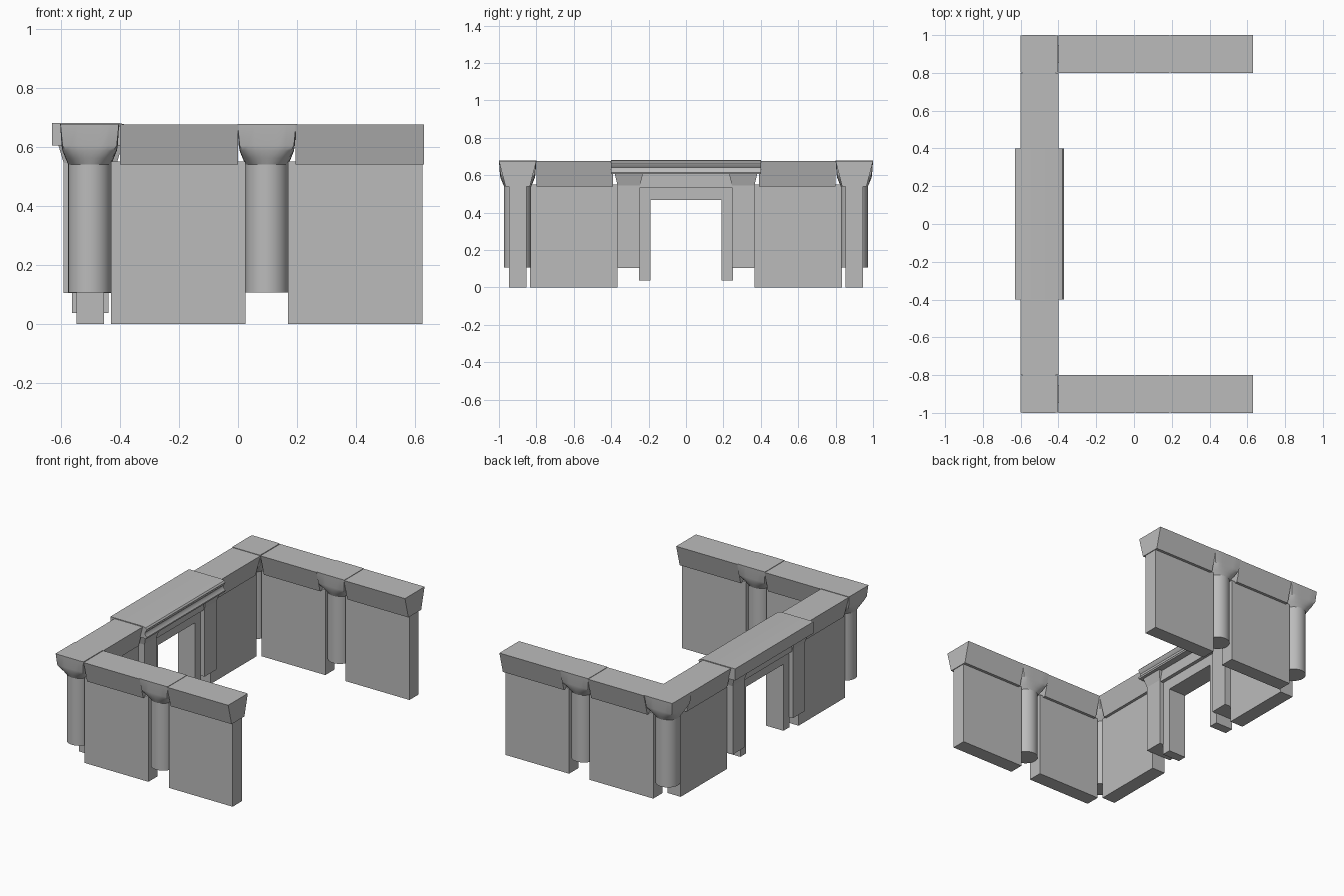
import bpy, bmesh, math

cube = bpy.data.objects.get("Cube")
if cube:
    bpy.data.objects.remove(cube, do_unlink=True)

stone = bpy.data.materials.new("grey stone")
stone.use_nodes = True
GREY = (0.5, 0.5, 0.5, 1)
stone.diffuse_color = GREY
stone.node_tree.nodes["Principled BSDF"].inputs["Base Color"].default_value = GREY

WALL_X, WALL_Y = -0.5, 0.9


def loft(name, rings, smooth=False):
    """Skin a stack of equal-length point rings and close both ends."""
    bm = bmesh.new()
    loops = [[bm.verts.new(p) for p in ring] for ring in rings]
    n = len(loops[0])
    for a, b in zip(loops, loops[1:]):
        for i in range(n):
            j = (i + 1) % n
            bm.faces.new((a[i], a[j], b[j], b[i]))
    bm.faces.new(loops[0][::-1])
    bm.faces.new(loops[-1])
    bmesh.ops.recalc_face_normals(bm, faces=bm.faces)
    mesh = bpy.data.meshes.new(name)
    bm.to_mesh(mesh)
    bm.free()
    mesh.materials.append(stone)
    obj = bpy.data.objects.new(name, mesh)
    bpy.context.collection.objects.link(obj)
    if smooth:
        bpy.ops.object.select_all(action='DESELECT')
        obj.select_set(True)
        bpy.context.view_layer.objects.active = obj
        bpy.ops.object.shade_smooth_by_angle(angle=math.radians(35))
    return obj


def rect(cx, cy, hx, hy, z):
    return [(cx + sx * hx, cy + sy * hy, z)
            for sx, sy in ((-1, -1), (1, -1), (1, 1), (-1, 1))]


def block(name, x0, x1, y0, y1, z0, z1):
    c = ((x0 + x1) / 2, (y0 + y1) / 2, (x1 - x0) / 2, (y1 - y0) / 2)
    return loft(name, [rect(*c, z0), rect(*c, z1)])


def extrude(name, profile, axis, start, end, smooth=False):
    """Sweep an (across, z) profile along the x or y axis."""
    def place(t):
        return [(t, a, z) if axis == 'x' else (a, t, z) for a, z in profile]
    return loft(name, [place(start), place(end)], smooth)


def rail(name, axis, centre, start, end):
    profile = [(centre + a, z) for a, z in
               ((-0.065, 0.54), (0.065, 0.54), (0.1, 0.675), (-0.1, 0.675))]
    extrude(name, profile, axis, start, end)


def rounded(cx, cy, r, z, power):
    """Superellipse ring: power 2 is a circle, high powers are square."""
    ring = []
    for i in range(32):
        a = math.tau * i / 32
        c, s = math.cos(a), math.sin(a)
        k = r / (abs(c) ** power + abs(s) ** power) ** (1 / power)
        ring.append((cx + k * c, cy + k * s, z))
    return ring


def pillar(name, cx, cy):
    loft(name + "_shaft", [rounded(cx, cy, 0.0725, z, 2) for z in (0.107, 0.545)], True)
    steps = ((0.0725, 0.54, 2), (0.082, 0.562, 3), (0.092, 0.587, 6),
             (0.095, 0.605, 20), (0.1, 0.678, 60))
    loft(name + "_capital", [rounded(cx, cy, *s) for s in steps], True)


for side, label in ((-1, "front"), (1, "back")):
    y = side * WALL_Y

    # Long arms: panels, top rails and round pillars
    for part, x0, x1 in (("inner", -0.43, 0.025), ("outer", 0.17, 0.625)):
        block(f"{label}_{part}_panel", x0, x1, y - 0.047, y + 0.047, 0, 0.55)
    rail(f"{label}_inner_rail", 'x', y, -0.4, 0)
    rail(f"{label}_outer_rail", 'x', y, 0.195, 0.63)
    pillar(f"{label}_corner_pillar", WALL_X - 0.002, y)
    pillar(f"{label}_middle_pillar", 0.0975, y)

    # Gate wall: panel and rail on each side of the opening
    lo, hi = sorted((side * 0.365, side * 0.835))
    block(f"{label}_gate_panel", WALL_X - 0.047, WALL_X + 0.047, lo, hi, 0, 0.55)
    rail(f"{label}_gate_rail", 'y', WALL_X, side * 0.39, side * 0.8)

    # Square gate post with flared head, and the inner jamb
    post_y = side * 0.306
    loft(f"{label}_gate_post", [rect(WALL_X, post_y, hx, hy, z) for hx, hy, z in
         ((0.09, 0.06, 0.105), (0.09, 0.06, 0.545), (0.108, 0.075, 0.606))])
    lo, hi = sorted((side * 0.19, side * 0.25))
    block(f"{label}_gate_jamb", WALL_X - 0.062, WALL_X + 0.062, lo, hi, 0.038, 0.47)

# Beams over the opening
block("gate_lower_beam", WALL_X - 0.062, WALL_X + 0.062, -0.25, 0.25, 0.467, 0.54)
block("gate_upper_beam", WALL_X - 0.085, WALL_X + 0.085, -0.25, 0.25, 0.535, 0.61)

# Projecting coping with a shallow cove on the inner edge
coping = [(-0.13, 0.605), (0.128, 0.605), (0.13, 0.615), (0.118, 0.628),
          (0.116, 0.642), (0.128, 0.658), (0.13, 0.666), (0.122, 0.675),
          (0.1, 0.68), (-0.13, 0.68)]
extrude("gate_coping", [(WALL_X + a, z) for a, z in coping], 'y', -0.4, 0.4, True)
